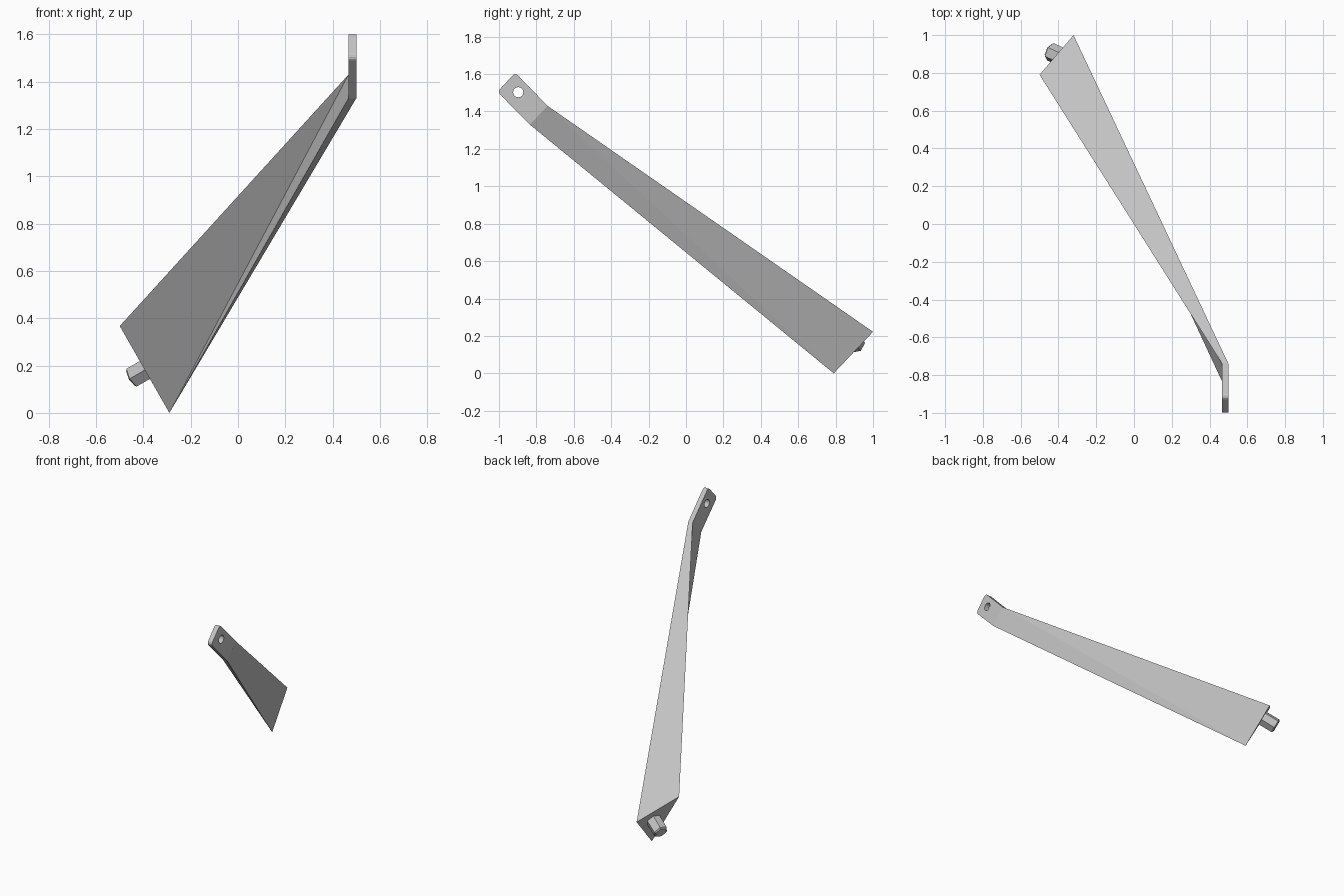
import bpy, bmesh
from math import pi
from mathutils import Vector, Matrix

cube = bpy.data.objects.get("Cube")
if cube:
    bpy.data.objects.remove(cube, do_unlink=True)

steel = bpy.data.materials.new("grey_steel")
steel.use_nodes = True
grey = (0.55, 0.55, 0.55, 1)
steel.diffuse_color = grey
steel.node_tree.nodes["Principled BSDF"].inputs["Base Color"].default_value = grey


def add_object(name, bm):
    bmesh.ops.recalc_face_normals(bm, faces=bm.faces)
    mesh = bpy.data.meshes.new(name)
    bm.to_mesh(mesh)
    bm.free()
    mesh.materials.append(steel)
    obj = bpy.data.objects.new(name, mesh)
    bpy.context.collection.objects.link(obj)
    return obj


# Corners: triangular foot, bend at the top of the arm, tip of the tab
outer = Vector((-0.5, 0.79, 0.367))
low = Vector((-0.29, 0.79, 0))
back = Vector((-0.32, 1.0, 0.222))
inner_x, outer_x = 0.467, 0.5
bend = [(-0.74, 1.43), (-0.835, 1.33)]
tip = [(-0.913, 1.608), (-1.008, 1.505)]


def ring(bm, section):
    (ya, za), (yb, zb) = section
    return [bm.verts.new(p) for p in ((inner_x, ya, za), (inner_x, yb, zb),
                                      (outer_x, yb, zb), (outer_x, ya, za))]


# Strut: tapered arm running from the triangle into a flat bent tab
bm = bmesh.new()
a, b, c = [bm.verts.new(p) for p in (outer, low, back)]
root = ring(bm, bend)
end = ring(bm, tip)
p, q, r, s = root
for face in ((a, c, b), (a, b, p), (b, q, p), (b, r, q),
             (b, s, r), (b, c, s), (a, p, s, c)):
    bm.faces.new(face)
for i in range(4):
    j = (i + 1) % 4
    bm.faces.new((root[i], root[j], end[j], end[i]))
bm.faces.new(end)
# Rounded tab corners
corners = [bm.edges.get((end[0], end[3])), bm.edges.get((end[1], end[2]))]
bmesh.ops.bevel(bm, geom=corners, offset=0.022, segments=4, profile=0.5,
                affect='EDGES')
strut = add_object("strut", bm)

# Bolt hole through the tab
bm = bmesh.new()
bmesh.ops.create_cone(bm, cap_ends=True, segments=32, radius1=0.027,
                      radius2=0.027, depth=0.2,
                      matrix=Matrix.Translation((0.483, -0.897, 1.503))
                      @ Matrix.Rotation(pi / 2, 4, 'Y'))
cutter = add_object("hole_cutter", bm)
cutter.hide_render = True
cutter.hide_set(True)
hole = strut.modifiers.new("hole", 'BOOLEAN')
hole.operation = 'DIFFERENCE'
hole.solver = 'EXACT'
hole.object = cutter

# Hexagonal stud standing square on the foot, centred in its triangle
weights = [(low - back).length, (outer - back).length, (outer - low).length]
centre = sum((w * v for w, v in zip(weights, (outer, low, back))),
             Vector()) / sum(weights)
axis = (back - outer).cross(low - outer).normalized()
across = (low - outer).normalized()
frame = Matrix((across.cross(axis), across, axis)).transposed()
if frame.determinant() < 0:
    frame.col[0] = -frame.col[0]
bm = bmesh.new()
bmesh.ops.create_cone(bm, cap_ends=True, segments=6, radius1=0.05,
                      radius2=0.05, depth=0.105,
                      matrix=Matrix.Translation((0, 0, 0.0525))
                      @ Matrix.Rotation(pi / 6, 4, 'Z'))
rim = [e for e in bm.edges if all(v.co.z > 0.1 for v in e.verts)]
bmesh.ops.bevel(bm, geom=rim, offset=0.008, segments=1, affect='EDGES')
bmesh.ops.transform(bm, matrix=Matrix.Translation(centre) @ frame.to_4x4(),
                    verts=bm.verts)
add_object("hex_stud", bm)
